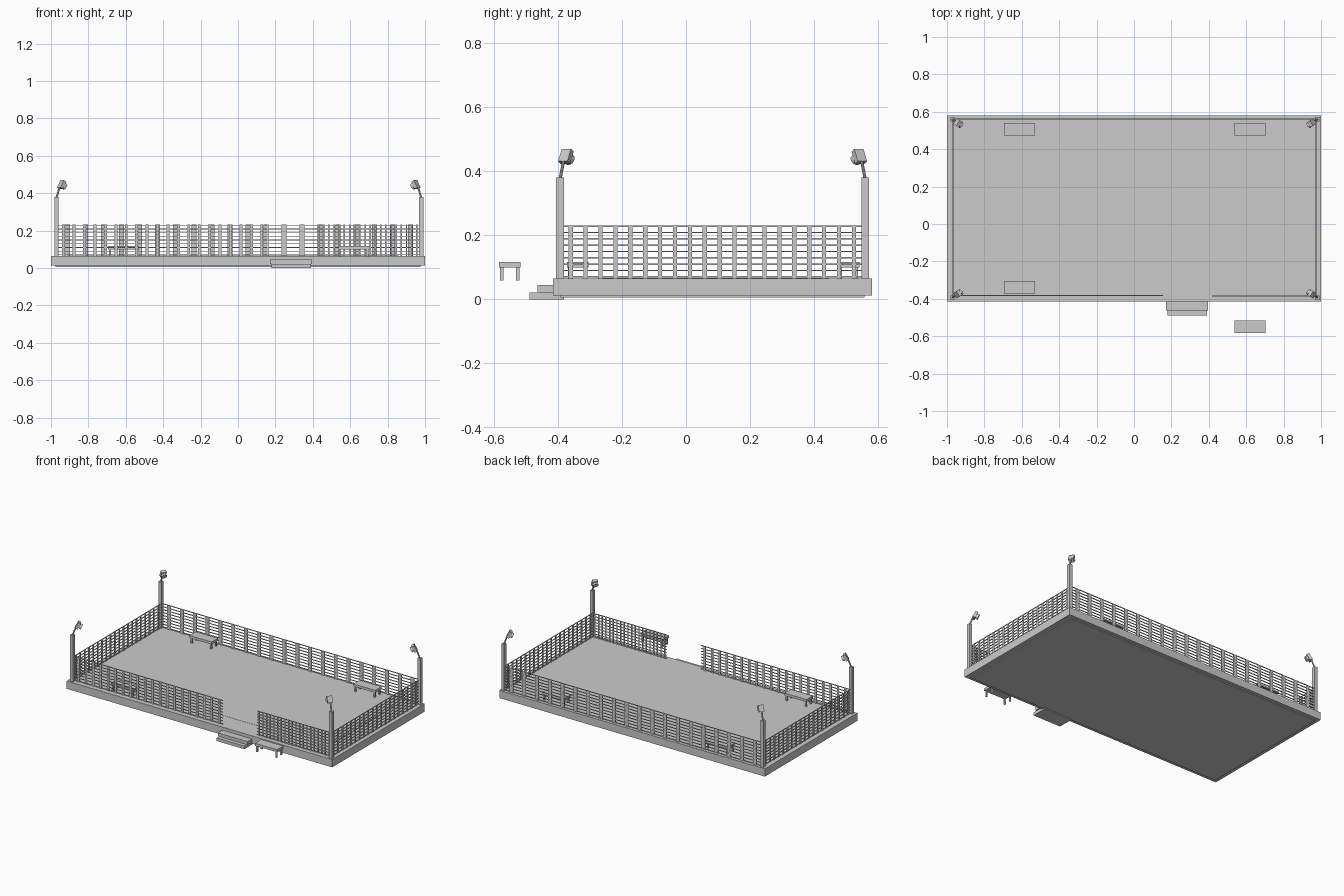
import bpy, bmesh, math
from mathutils import Vector, Matrix

if "Cube" in bpy.data.objects:
    bpy.data.objects.remove(bpy.data.objects["Cube"])

grey = bpy.data.materials.new("plain grey")
grey.diffuse_color = (0.6, 0.6, 0.6, 1)
grey.use_nodes = True
grey.node_tree.nodes["Principled BSDF"].inputs["Base Color"].default_value = grey.diffuse_color


def add_box(bm, x0, x1, y0, y1, z0, z1):
    m = Matrix.Translation(((x0 + x1) / 2, (y0 + y1) / 2, (z0 + z1) / 2))
    m = m @ Matrix.Diagonal((x1 - x0, y1 - y0, z1 - z0, 1))
    bmesh.ops.create_cube(bm, size=1, matrix=m)


def finish(bm, name):
    me = bpy.data.meshes.new(name)
    bm.to_mesh(me)
    bm.free()
    me.materials.append(grey)
    ob = bpy.data.objects.new(name, me)
    bpy.context.collection.objects.link(ob)
    return ob


def boxes(name, *dims):
    bm = bmesh.new()
    for d in dims:
        add_box(bm, *d)
    return finish(bm, name)


# Platform, underside slab and marked court
boxes("platform", (-1, 1, -0.415, 0.58, 0.012, 0.065))
boxes("underside", (-0.975, 0.975, -0.392, 0.557, 0.006, 0.02))
boxes("court_surface", (-0.91, 0.86, -0.275, 0.445, 0.06, 0.066))

# Entrance steps
boxes("lower_step", (0.18, 0.39, -0.488, -0.38, 0, 0.021))
boxes("upper_step", (0.172, 0.396, -0.463, -0.414, 0.022, 0.044))


# Fence panel: twenty slats and nine rails stretched to the panel length
def fence(name, start, length, along_x, offset):
    bm = bmesh.new()
    slats, rails, t = 20, 9, 0.002
    pitch = length / slats
    w = pitch * 0.28

    def bar(a0, a1, z0, z1, th):
        if along_x:
            add_box(bm, a0, a1, offset - th, offset + th, z0, z1)
        else:
            add_box(bm, offset - th, offset + th, a0, a1, z0, z1)

    for i in range(slats):
        c = start + (i + 0.5) * pitch
        bar(c - w / 2, c + w / 2, 0.064, 0.231, t)
    for i in range(rails):
        z = 0.07 + i * 0.0198
        bar(start, start + length, z - 0.002, z + 0.002, t * 1.3)
    finish(bm, name)


fence("back_fence", -0.96, 1.93, True, 0.562)
fence("front_left_fence", -0.96, 1.115, True, -0.383)
fence("front_right_fence", 0.417, 0.553, True, -0.386)
fence("left_fence", -0.383, 0.93, False, -0.968)
fence("right_fence", -0.383, 0.93, False, 0.973)

# Benches
for i, (x, y) in enumerate([(-0.612, 0.507), (0.62, 0.507),
                            (-0.612, -0.338), (0.62, -0.55)]):
    parts = [(x - 0.083, x + 0.083, y - 0.034, y + 0.034, 0.1, 0.117)]
    for sx in (-1, 1):
        for sy in (-1, 1):
            cx, cy = x + sx * 0.073, y + sy * 0.025
            parts.append((cx - 0.005, cx + 0.005, cy - 0.005, cy + 0.005, 0.058, 0.101))
    boxes("bench_%d" % i, *parts)


def tube(bm, a, b, r1, r2, sides=10):
    d = b - a
    rot = d.to_track_quat('Z', 'Y').to_matrix().to_4x4()
    bmesh.ops.create_cone(bm, cap_ends=True, segments=sides, radius1=r1, radius2=r2,
                          depth=d.length, matrix=Matrix.Translation((a + b) / 2) @ rot)


# Floodlight masts at the corners, heads aimed inward and down
for i, (x, y) in enumerate([(-0.971, -0.393), (0.98, -0.393), (-0.971, 0.559), (0.98, 0.559)]):
    sx, sy = (1 if x < 0 else -1), (1 if y < 0 else -1)
    boxes("mast_%d" % i, (x - 0.011, x + 0.011, y - 0.012, y + 0.012, 0.06, 0.38))
    d = Vector((sx * 0.84, sy * 0.54, 0)).normalized()
    up = Vector((0, 0, 1))
    base = Vector((x, y, 0))
    bm = bmesh.new()
    tube(bm, base + up * 0.375, base + d * 0.02 + up * 0.43, 0.005, 0.005)
    arm = finish(bm, "lamp_arm_%d" % i)
    # lamp head frame: n faces inward and down, v leans inward
    tilt = math.radians(28)
    n = d * math.cos(tilt) - up * math.sin(tilt)
    v = d * math.sin(tilt) + up * math.cos(tilt)
    s = v.cross(n)
    c = base + d * 0.034 + up * 0.446
    m = Matrix((s, n, v)).transposed().to_4x4()
    m.translation = c
    bm = bmesh.new()
    bmesh.ops.create_cube(bm, size=1, matrix=m @ Matrix.Diagonal((0.034, 0.018, 0.044, 1)))
    finish(bm, "lamp_head_%d" % i)
    bm = bmesh.new()
    tube(bm, c + n * 0.008, c + n * 0.024, 0.015, 0.018, 14)
    finish(bm, "lamp_lens_%d" % i)
